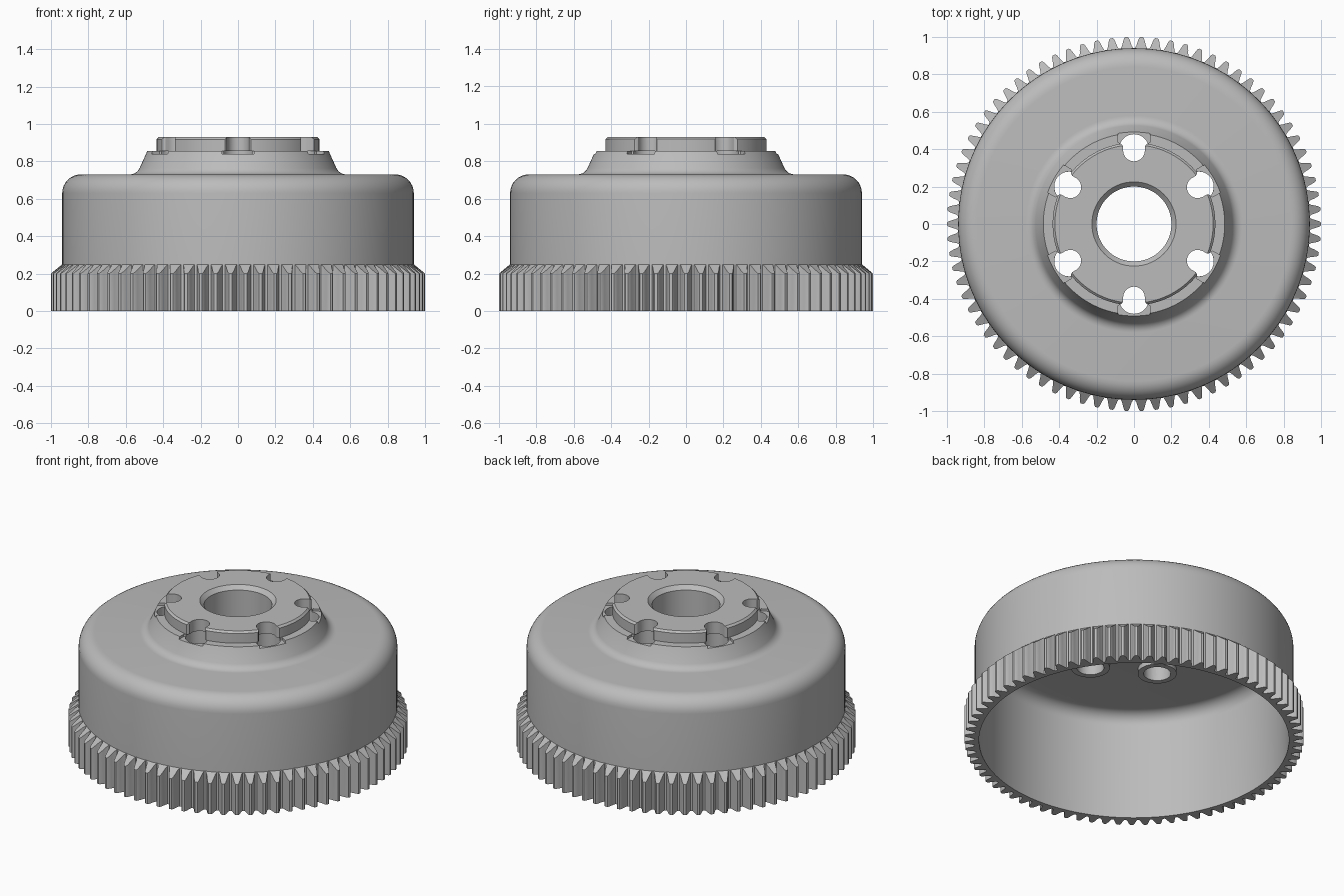
import bpy, bmesh
from math import cos, sin, pi, radians

if "Cube" in bpy.data.objects:
    bpy.data.objects.remove(bpy.data.objects["Cube"])

GREY = (0.5, 0.5, 0.5, 1)
steel = bpy.data.materials.new("steel grey")
steel.use_nodes = True
steel.diffuse_color = GREY
steel.node_tree.nodes["Principled BSDF"].inputs["Base Color"].default_value = GREY


def make_object(name, bm):
    bmesh.ops.recalc_face_normals(bm, faces=bm.faces)
    mesh = bpy.data.meshes.new(name)
    bm.to_mesh(mesh)
    bm.free()
    mesh.materials.append(steel)
    obj = bpy.data.objects.new(name, mesh)
    bpy.context.collection.objects.link(obj)
    return obj


def bridge(bm, a, b):
    for i in range(len(a)):
        j = (i + 1) % len(a)
        bm.faces.new((a[i], a[j], b[j], b[i]))


def lathe(name, profile, segments, cx=0, cy=0):
    """Spin a closed radius/height profile around a vertical axis."""
    bm = bmesh.new()
    rings = [[bm.verts.new((cx + r * cos(2 * pi * k / segments),
                            cy + r * sin(2 * pi * k / segments), z))
              for k in range(segments)] for r, z in profile]
    for a, b in zip(rings, rings[1:] + rings[:1]):
        bridge(bm, a, b)
    return make_object(name, bm)


def prism(name, outline, z0, z1, angle):
    """Extrude an outline given as (radial, sideways) points, turned by angle."""
    bm = bmesh.new()
    c, s = cos(angle), sin(angle)
    low, high = [[bm.verts.new((u * c - v * s, u * s + v * c, z)) for u, v in outline]
                 for z in (z0, z1)]
    bridge(bm, low, high)
    bm.faces.new(low)
    bm.faces.new(high)
    return make_object(name, bm)


def arc(cx, cz, r, start, end, steps=8):
    angles = [radians(start + (end - start) * k / steps) for k in range(steps + 1)]
    return [(cx + r * cos(a), cz + r * sin(a)) for a in angles]


def shade_smooth(obj):
    bpy.ops.object.select_all(action='DESELECT')
    bpy.context.view_layer.objects.active = obj
    obj.select_set(True)
    bpy.ops.object.shade_smooth_by_angle(angle=radians(30))


# Hollow drum with a raised hub and a chamfered bore
OUTER, INNER, CEILING = 0.94, 0.914, 0.7
profile = [(INNER, 0), (OUTER, 0)]
profile += arc(0.84, 0.63, 0.1, 0, 90)
profile += arc(0.58, 0.79, 0.06, 270, 207, 6)
profile += [(0.485, 0.855), (0.435, 0.855), (0.435, 0.918), (0.423, 0.93),
            (0.225, 0.93), (0.2, 0.905), (0.2, CEILING)]
profile += arc(0.834, CEILING - 0.08, 0.08, 90, 0)
drum = lathe("drum", profile, 128)

# Six bolt holes that open into narrower notches in the hub rim
HOLE_R, HOLE_AT = 0.08, 0.4
notch = [(0.5, 0.085), (0.437, 0.085), (0.427, 0.066), (0.415, 0.058)]
notch += arc(0.393, 0, 0.058, 90, 270, 16)
notch += [(u, -v) for u, v in reversed(notch[:4])]
circle = arc(HOLE_AT, 0, HOLE_R, 0, 348.75, 31)
bosses, cutters = [], []
for k in range(6):
    a = radians(30 + 60 * k)
    cutters.append(prism("hole_cutter", circle, 0.5, 0.855, a))
    cutters.append(prism("notch_cutter", notch, 0.84, 1, a))
    bosses.append(lathe("bolt_boss", [(HOLE_R, 0.67), (0.115, 0.67),
                                      (0.115, 0.705), (HOLE_R, 0.705)],
                        32, HOLE_AT * cos(a), HOLE_AT * sin(a)))
for cutter in cutters:
    mod = drum.modifiers.new("cut", 'BOOLEAN')
    mod.operation = 'DIFFERENCE'
    mod.solver = 'EXACT'
    mod.object = cutter
    bpy.context.view_layer.objects.active = drum
    bpy.ops.object.modifier_apply(modifier=mod.name)
    bpy.data.objects.remove(cutter)

# Ring gear: each tooth is a radius / pitch-fraction outline
TEETH = 78
tooth = [(0.942, -0.42), (0.955, -0.33), (0.975, -0.25), (0.993, -0.17), (1, -0.09)]
tooth += [(r, -t) for r, t in reversed(tooth)]
bm = bmesh.new()
rings = [[], [], [], []]
for k in range(TEETH):
    for r, t in tooth:
        a = 2 * pi * (k + t) / TEETH
        c, s = cos(a), sin(a)
        top = 0.25 - (r - OUTER) * 0.83
        for ring, (rad, z) in zip(rings, ((0.935, 0), (r, 0), (r, top), (0.935, 0.252))):
            ring.append(bm.verts.new((rad * c, rad * s, z)))
for a, b in zip(rings, rings[1:] + rings[:1]):
    bridge(bm, a, b)
gear = make_object("ring_gear", bm)

for obj in [drum, gear] + bosses:
    shade_smooth(obj)
